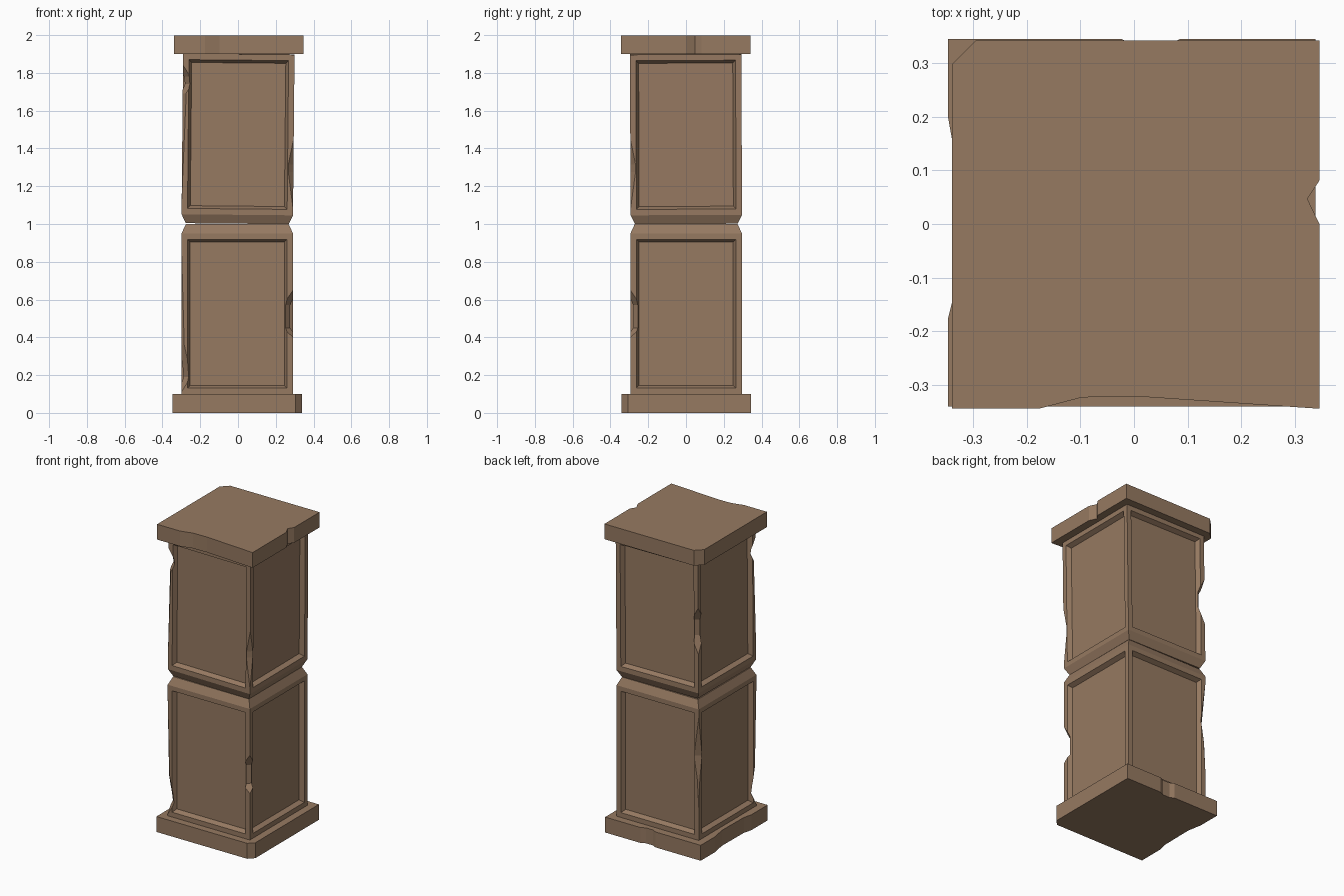
import bpy, bmesh, math
from mathutils import Vector, Matrix

if "Cube" in bpy.data.objects:
    bpy.data.objects.remove(bpy.data.objects["Cube"])

stone = bpy.data.materials.new("brown_stone")
stone.diffuse_color = (0.305, 0.193, 0.12, 1)
stone.use_nodes = True
stone.node_tree.nodes["Principled BSDF"].inputs["Base Color"].default_value = stone.diffuse_color


def add_object(name, bm):
    bmesh.ops.recalc_face_normals(bm, faces=bm.faces)
    me = bpy.data.meshes.new(name)
    bm.to_mesh(me)
    bm.free()
    me.materials.append(stone)
    ob = bpy.data.objects.new(name, me)
    bpy.context.scene.collection.objects.link(ob)
    return ob


def square_loft(rings):
    """Stack of square rings (half width, z), capped."""
    bm = bmesh.new()
    loops = [[bm.verts.new((sx * h, sy * h, z)) for sx, sy in ((-1, -1), (1, -1), (1, 1), (-1, 1))]
             for h, z in rings]
    for a, b in zip(loops, loops[1:]):
        for i in range(4):
            j = (i + 1) % 4
            bm.faces.new((a[i], a[j], b[j], b[i]))
    bm.faces.new(loops[0][::-1])
    bm.faces.new(loops[-1])
    return bm


def panel_block(name, rings):
    """Block with a recessed, bevelled panel on each side."""
    bm = square_loft(rings)
    bmesh.ops.recalc_face_normals(bm, faces=bm.faces)
    bm.normal_update()
    sides = [f for f in bm.faces if abs(f.normal.z) < 0.1]
    bmesh.ops.inset_individual(bm, faces=sides, thickness=0.044)
    bmesh.ops.inset_individual(bm, faces=sides, thickness=0.021, depth=-0.028)
    return add_object(name, bm)


def chip(ob, n, along, reach, pts, width=0.3):
    """Cut a dent: pts are (position along, depth) from the plane at distance reach."""
    n, along = Vector(n).normalized(), Vector(along)
    side = n.cross(along)
    prof = [(t, reach - d) for t, d in pts]
    prof += [(pts[-1][0], reach + 0.2), (pts[0][0], reach + 0.2)]
    bm = bmesh.new()
    mid = Vector((0, 0, 0)) if along.z else Vector((0, 0, 1))
    f = bm.faces.new([bm.verts.new(along * t + n * r + mid - side * width) for t, r in prof])
    ext = bmesh.ops.extrude_face_region(bm, geom=[f])
    bmesh.ops.translate(bm, vec=side * 2 * width,
                        verts=[v for v in ext["geom"] if isinstance(v, bmesh.types.BMVert)])
    cutter = add_object("chip_cutter", bm)
    mod = ob.modifiers.new("chip", "BOOLEAN")
    mod.object, mod.operation, mod.solver = cutter, "DIFFERENCE", "EXACT"
    bpy.context.view_layer.update()
    me = bpy.data.meshes.new_from_object(ob.evaluated_get(bpy.context.evaluated_depsgraph_get()))
    ob.modifiers.clear()
    ob.data = me
    bpy.data.objects.remove(cutter)


def edge_chip(ob, sx, sy, h, pts):
    """Chip a vertical corner edge; pts are (z, depth seen from a side)."""
    r2 = math.sqrt(2)
    chip(ob, (sx, sy, 0), (0, 0, 1), h * r2 + 0.0005, [(z, e / r2) for z, e in pts])


def face_chip(ob, n, h, pts):
    """Dent the rim of a slab through its thickness."""
    along = (1, 0, 0) if n[1] else (0, 1, 0)
    chip(ob, n, along, h + 0.0005, pts, width=1.5)


H = 0.295
# lower block
low = panel_block("lower_block", [(H, 0.1), (H, 0.95), (0.272, 1.0)])
edge_chip(low, 1, -1, H, [(0.40, 0), (0.45, 0.055), (0.57, 0.055), (0.65, 0)])
edge_chip(low, -1, -1, H, [(0.11, 0), (0.19, 0.05), (0.25, 0.04), (0.36, 0.015), (0.9, 0)])
edge_chip(low, -1, 1, H, [(0.3, 0), (0.5, 0.012), (0.64, 0.035), (0.9, 0)])
low.data.transform(Matrix.Translation((-0.004, 0.001, 0)))

# upper block, slightly tilted
up = panel_block("upper_block", [(0.272, 1.003), (H, 1.05), (H, 1.9)])
edge_chip(up, 1, -1, H, [(1.08, 0), (1.28, 0.028), (1.32, 0.028), (1.46, 0)])
edge_chip(up, -1, -1, H, [(1.1, 0), (1.65, 0.018), (1.69, 0.018), (1.74, 0.05), (1.78, 0.04), (1.84, 0)])
edge_chip(up, -1, 1, H, [(1.3, 0), (1.41, 0.055), (1.51, 0.055), (1.6, 0)])
c = Matrix.Translation((0, 0, 1.45))
up.data.transform(c @ Matrix.Rotation(math.radians(0.55), 4, "Y")
                  @ Matrix.Rotation(math.radians(0.25), 4, "X") @ c.inverted())

# base slab
S = 0.343
base = add_object("base_slab", square_loft([(S, 0), (S, 0.1)]))
edge_chip(base, 1, -1, S, [(-0.1, 0.035), (0.2, 0.035)])
face_chip(base, (-1, 0, 0), S, [(-0.18, 0), (-0.12, 0.015), (0.1, 0.018), (0.2, 0)])
face_chip(base, (0, 1, 0), S, [(-0.02, 0), (0.01, 0.015), (0.06, 0.015), (0.09, 0)])
base.data.transform(Matrix.Translation((-0.004, 0.002, 0)))

# cap slab
cap = add_object("cap_slab", square_loft([(S, 1.9), (S, 1.999)]))
face_chip(cap, (0, -1, 0), S, [(-0.18, 0), (-0.1, 0.021), (0.0, 0.023), (0.34, 0)])
face_chip(cap, (1, 0, 0), S, [(0.0, 0), (0.048, 0.023), (0.083, 0)])
edge_chip(cap, -1, 1, S, [(1.8, 0.045), (2.1, 0.045)])
cap.data.transform(Matrix.Translation((0.003, -0.001, 0)))
